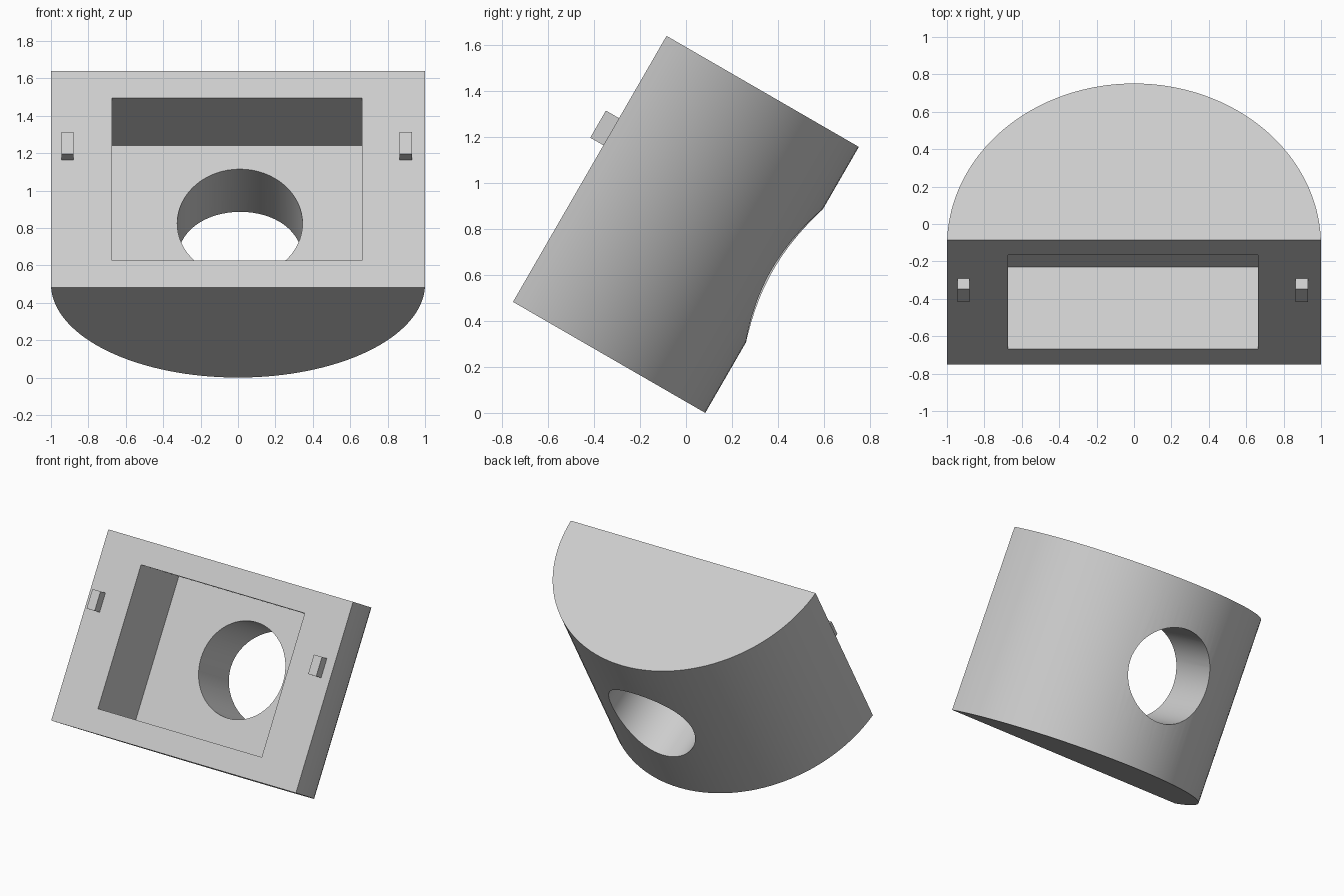
import bpy, bmesh, math
from mathutils import Matrix, Vector

cube = bpy.data.objects.get("Cube")
if cube:
    bpy.data.objects.remove(cube, do_unlink=True)

# One plain grey for everything
grey = bpy.data.materials.new("light grey")
grey.use_nodes = True
colour = (0.61, 0.61, 0.61, 1)
grey.diffuse_color = colour
grey.node_tree.nodes["Principled BSDF"].inputs["Base Color"].default_value = colour

HEIGHT, FLAT_OFFSET = 1.335, 0.035
# Upright working frame (flat face on y = 0) leaned back by 30 degrees
TILT = Matrix.Translation((0, -0.752, 0.4825)) @ Matrix.Rotation(math.radians(-30), 4, "X")


def add_object(name, bm):
    bmesh.ops.recalc_face_normals(bm, faces=bm.faces[:])
    mesh = bpy.data.meshes.new(name)
    bm.to_mesh(mesh)
    bm.free()
    mesh.materials.append(grey)
    obj = bpy.data.objects.new(name, mesh)
    bpy.context.collection.objects.link(obj)
    obj.matrix_world = TILT
    return obj


def box(name, low, high):
    low, high = Vector(low), Vector(high)
    bm = bmesh.new()
    bmesh.ops.create_cube(bm, size=1)
    bmesh.ops.scale(bm, vec=high - low, verts=bm.verts)
    bmesh.ops.translate(bm, vec=(low + high) / 2, verts=bm.verts)
    return add_object(name, bm)


def cut(target, cutter):
    mod = target.modifiers.new(cutter.name, "BOOLEAN")
    mod.operation = "DIFFERENCE"
    mod.solver = "EXACT"
    mod.object = cutter
    bpy.context.view_layer.objects.active = target
    bpy.ops.object.modifier_apply(modifier=mod.name)
    bpy.data.objects.remove(cutter, do_unlink=True)


# Half-round body: arc profile closed by the flat front, extruded upwards
bm = bmesh.new()
start = math.asin(FLAT_OFFSET)
steps = 64
angles = [start + (math.pi - 2 * start) * i / steps for i in range(steps + 1)]
profile = bm.faces.new([bm.verts.new((math.cos(a), math.sin(a) - FLAT_OFFSET, 0)) for a in angles])
top = bmesh.ops.extrude_face_region(bm, geom=[profile])
bmesh.ops.translate(bm, vec=(0, 0, HEIGHT),
                    verts=[g for g in top["geom"] if isinstance(g, bmesh.types.BMVert)])
body = add_object("half_round_body", bm)
bpy.context.view_layer.update()

# Rectangular pocket in the flat face
pocket = box("pocket_cutter", (-0.675, -0.2, 0.165), (0.662, 0.508, 1.17))
bpy.context.view_layer.update()
cut(body, pocket)

# Round hole from the pocket out through the curved back
bm = bmesh.new()
bmesh.ops.create_cone(bm, cap_ends=True, segments=64, radius1=0.335, radius2=0.335, depth=1.0,
                      matrix=Matrix.Translation((0.01, 0.8, 0.688)) @ Matrix.Rotation(math.pi / 2, 4, "X"))
hole = add_object("hole_cutter", bm)
bpy.context.view_layer.update()
cut(body, hole)

# Small pegs either side of the pocket
for name, x in (("right_peg", -0.912), ("left_peg", 0.897)):
    box(name, (x - 0.033, -0.066, 0.786), (x + 0.033, 0.02, 0.922))

# Smooth the curves, keep the corners sharp
bpy.ops.object.select_all(action="DESELECT")
body.select_set(True)
bpy.context.view_layer.objects.active = body
bpy.ops.object.shade_smooth_by_angle(angle=math.radians(30))
